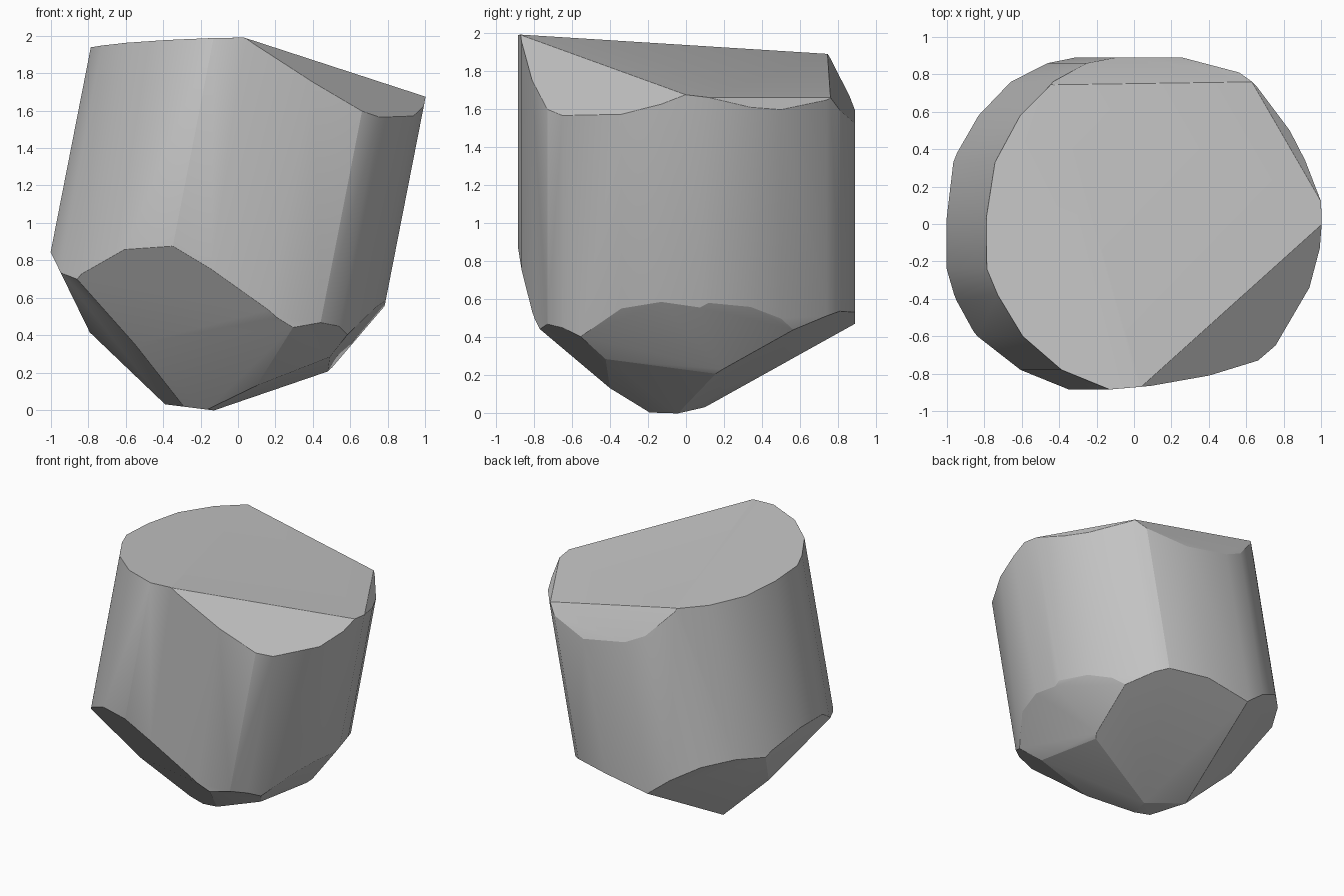
import bpy, bmesh
from mathutils import Vector

old = bpy.data.objects.get("Cube")
if old:
    bpy.data.objects.remove(old, do_unlink=True)

# Stone colour
mat = bpy.data.materials.new("stone_grey")
mat.use_nodes = True
grey = (0.55, 0.55, 0.55, 1)
mat.diffuse_color = grey
mat.node_tree.nodes["Principled BSDF"].inputs["Base Color"].default_value = grey

# Leaning column: an irregular rounded outline swept along a tilted axis
LEAN = 0.196
outline = [(-1.167, .03), (-1.167, -.24), (-1.11, -.38), (-.98, -.6), (-.775, -.78),
           (-.52, -.885), (-.29, -.865), (.06, -.81), (.35, -.73), (.45, -.65),
           (.63, -.34), (.675, -.13), (.675, .12), (.6, .34), (.52, .5), (.33, .74),
           (.25, .81), (-.04, .89), (-.41, .89), (-.58, .86), (-.8, .76),
           (-.98, .58), (-1.117, .33)]
bm = bmesh.new()
base = bm.faces.new([bm.verts.new((u - LEAN, y, -1)) for u, y in outline])
swept = bmesh.ops.extrude_face_region(bm, geom=[base])["geom"]
bmesh.ops.translate(bm, vec=(LEAN * 4, 0, 4),
                    verts=[g for g in swept if isinstance(g, bmesh.types.BMVert)])
bmesh.ops.recalc_face_normals(bm, faces=bm.faces)

CENTRE = Vector((0, 0, 1))


def chip(a, b, c):
    """Slice off everything beyond the plane through three points."""
    a, b, c = Vector(a), Vector(b), Vector(c)
    n = (b - a).cross(c - a).normalized()
    if n.dot(CENTRE - a) > 0:
        n.negate()
    cut = bmesh.ops.bisect_plane(bm, geom=bm.verts[:] + bm.edges[:] + bm.faces[:],
                                 dist=1e-5, plane_co=a, plane_no=n, clear_outer=True)
    rim = [g for g in cut["geom_cut"] if isinstance(g, bmesh.types.BMEdge)]
    if rim:
        bmesh.ops.edgeloop_fill(bm, edges=rim)


# Shared corners
peak, top_right, top_back = (.05, -.86, 1.985), (1, .12, 1.66), (.63, .76, 1.66)
tip, heel, keel = (-.15, -.13, 0), (-.39, .1, .03), (.1, -.4, .13)
front_low, left_low = (.3, -.78, .45), (-.55, -.42, .35)
right_low, right_edge = (.48, .2, .2), (.6, -.56, .42)

# Top facets
chip((0, -.87, 1.99), (-.79, 0, 1.925), (-.4, .74, 1.89))
chip(peak, top_right, top_back)
chip(peak, (1, -.04, 1.66), (.75, -.65, 1.57))
chip((-.43, .75, 1.88), top_back, (0, .885, 1.58))
chip(top_right, top_back, (.85, .5, 1.575))

# Bottom facets: front, front underside, front right, left, back left
chip((-.35, -.88, .87), (.25, -.8, .48), left_low)
chip(keel, front_low, left_low)
chip(keel, front_low, (.57, -.62, .44))
chip(heel, left_low, (-.95, -.3, .7))
chip((-.8, 0, .43), (-1, .1, .84), (-1, -.24, .84))
chip(heel, (-.58, .75, .64), (-.97, .3, .7))

# Bottom facets: back, right underside, right, back right, foot
chip(heel, (-.2, .88, .48), (.6, .5, .41))
chip(tip, right_low, keel)
chip(right_low, (.785, -.05, .57), right_edge)
chip(right_low, (.78, .1, .56), (.62, .5, .5))
chip(tip, heel, (-.15, .2, 0))

bmesh.ops.recalc_face_normals(bm, faces=bm.faces)
mesh = bpy.data.meshes.new("stone")
bm.to_mesh(mesh)
bm.free()
mesh.materials.append(mat)
stone = bpy.data.objects.new("stone", mesh)
bpy.context.collection.objects.link(stone)

# Slightly worn edges, smooth sides
bevel = stone.modifiers.new("worn_edges", "BEVEL")
bevel.width = 0.015
bevel.segments = 2
bevel.angle_limit = 0.4
bpy.context.view_layer.objects.active = stone
stone.select_set(True)
bpy.ops.object.shade_smooth_by_angle(angle=0.6)
